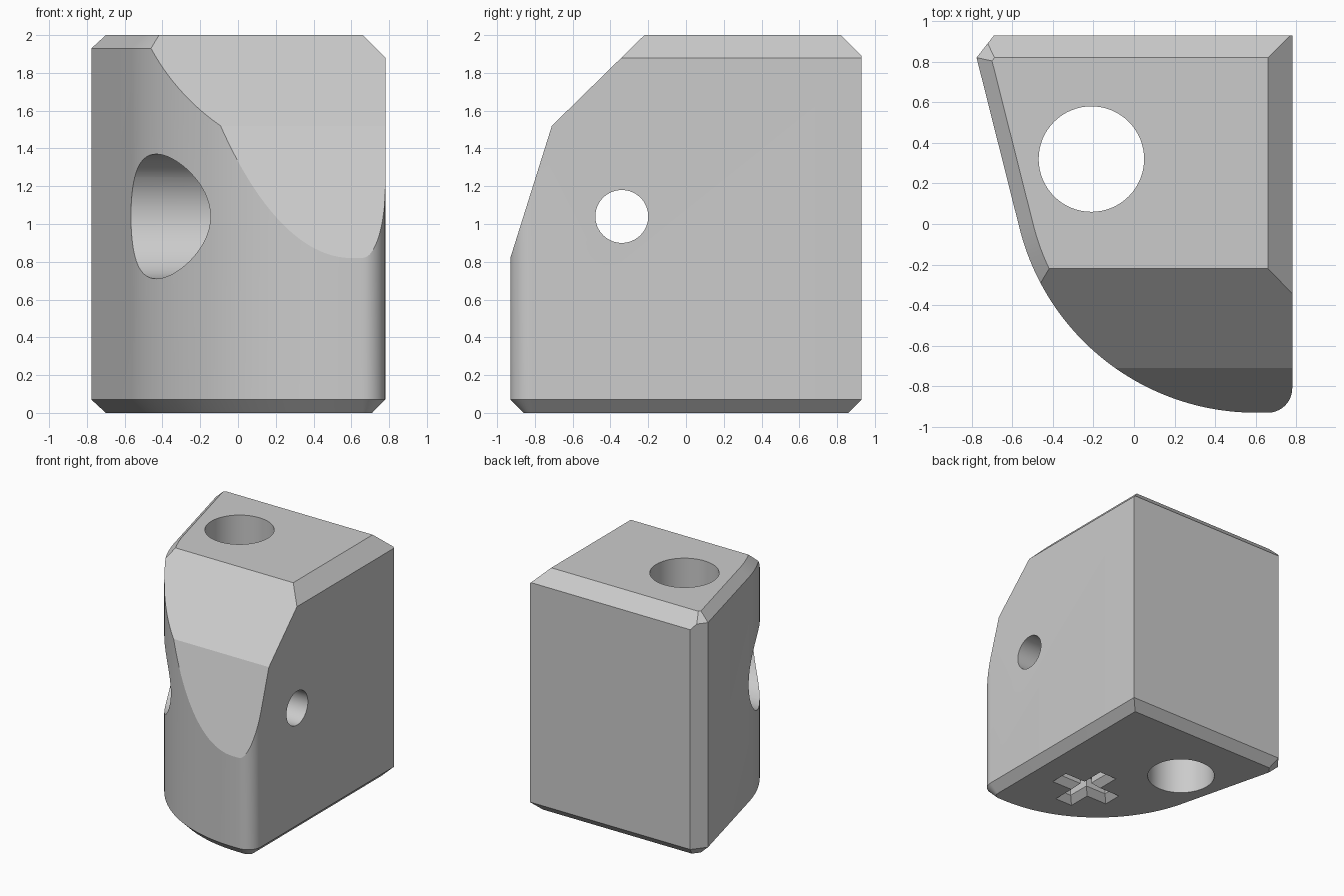
import bpy, bmesh, math
from mathutils import Vector, Matrix

cube = bpy.data.objects.get("Cube")
if cube:
    bpy.data.objects.remove(cube, do_unlink=True)

grey = bpy.data.materials.new("light_grey")
grey.use_nodes = True
grey.diffuse_color = (0.6, 0.6, 0.6, 1)
grey.node_tree.nodes["Principled BSDF"].inputs["Base Color"].default_value = (0.6, 0.6, 0.6, 1)


def arc(cx, cy, r, start, end, steps):
    angles = [math.radians(start + (end - start) * i / steps) for i in range(steps + 1)]
    return [Vector((cx + r * math.cos(a), cy + r * math.sin(a))) for a in angles]


def inset(points, d):
    """Mitred inward offset of a counter-clockwise outline."""
    result = []
    for i, p in enumerate(points):
        e1 = (p - points[i - 1]).normalized()
        e2 = (points[(i + 1) % len(points)] - p).normalized()
        n1, n2 = Vector((-e1.y, e1.x)), Vector((-e2.y, e2.x))
        result.append(p + (n1 + n2) * d / (1 + n1.dot(n2)))
    return result


def loft(bm, layers):
    """Skin a stack of matching (outline, height) layers and cap both ends."""
    rings = [[bm.verts.new((p.x, p.y, z)) for p in pts] for pts, z in layers]
    for low, high in zip(rings, rings[1:]):
        for i in range(len(low)):
            j = (i + 1) % len(low)
            bm.faces.new((low[i], low[j], high[j], high[i]))
    bm.faces.new(rings[0][::-1])
    bm.faces.new(rings[-1])


def to_object(bm, name):
    bmesh.ops.recalc_face_normals(bm, faces=bm.faces[:])
    mesh = bpy.data.meshes.new(name)
    bm.to_mesh(mesh)
    bm.free()
    mesh.materials.append(grey)
    obj = bpy.data.objects.new(name, mesh)
    bpy.context.collection.objects.link(obj)
    return obj


def cylinder(name, radius, length, centre, axis):
    bm = bmesh.new()
    turn = Vector((0, 0, 1)).rotation_difference(Vector(axis)).to_matrix().to_4x4()
    bmesh.ops.create_cone(bm, cap_ends=True, segments=64, radius1=radius, radius2=radius,
                          depth=length, matrix=Matrix.Translation(centre) @ turn)
    return to_object(bm, name)


# Block: rounded plan outline with bevelled bottom and top rims
outline = [Vector((0.78, 0.93)), Vector((-0.69, 0.93)), Vector((-0.776, 0.82))]
outline += arc(0.6, 0.27, 1.2, 194, 270, 48)
outline += arc(0.66, -0.81, 0.12, 270, 360, 10)
rim = inset(outline, 0.07)
bm = bmesh.new()
loft(bm, [(rim, 0), (outline, 0.07), (outline, 1.93), (rim, 2)])

# Planar cuts: two front slopes, then back and side top bevels
cuts = [((0, -0.22, 2), (0, -0.48, 0.49)),
        ((0, -0.71, 1.52), (0, -0.70, 0.22)),
        ((0, 0.82, 2), (0, 1, 1)),
        ((0.66, 0, 2), (1, 0, 1))]
for point, normal in cuts:
    geom = bm.verts[:] + bm.edges[:] + bm.faces[:]
    bmesh.ops.bisect_plane(bm, geom=geom, plane_co=point, plane_no=normal,
                           clear_outer=True, dist=1e-5)
    bmesh.ops.holes_fill(bm, edges=[e for e in bm.edges if e.is_boundary], sides=0)
block = to_object(bm, "corner_block")

# Bores: upright hole, cross hole and its wide counterbore
cutters = [cylinder("upright_bore", 0.26, 3, (-0.21, 0.32, 1), (0, 0, 1)),
           cylinder("cross_bore", 0.14, 3, (0.5, -0.34, 1.04), (1, 0, 0)),
           cylinder("counterbore", 0.33, 1.5, (-0.5, -0.34, 1.04), (1, 0, 0))]


# Plus-shaped recess with flared mouth in the underside
def plus(length, half):
    points = []
    for k in range(4):
        turn = Matrix.Rotation(math.radians(90 * k), 2)
        for p in ((length, -half), (length, half), (half, half)):
            points.append(turn @ Vector(p) + Vector((0.23, -0.31)))
    return points


bm = bmesh.new()
loft(bm, [(plus(0.3, 0.11), -0.03), (plus(0.22, 0.03), 0.05), (plus(0.22, 0.03), 0.13)])
cutters.append(to_object(bm, "plus_recess"))

bpy.context.view_layer.objects.active = block
for cutter in cutters:
    cutter.hide_render = True
    mod = block.modifiers.new(cutter.name, 'BOOLEAN')
    mod.operation = 'DIFFERENCE'
    mod.solver = 'EXACT'
    mod.object = cutter
    bpy.ops.object.modifier_apply(modifier=mod.name)
    bpy.data.objects.remove(cutter, do_unlink=True)

bpy.ops.object.select_all(action='DESELECT')
block.select_set(True)
bpy.ops.object.shade_smooth_by_angle(angle=math.radians(15))
